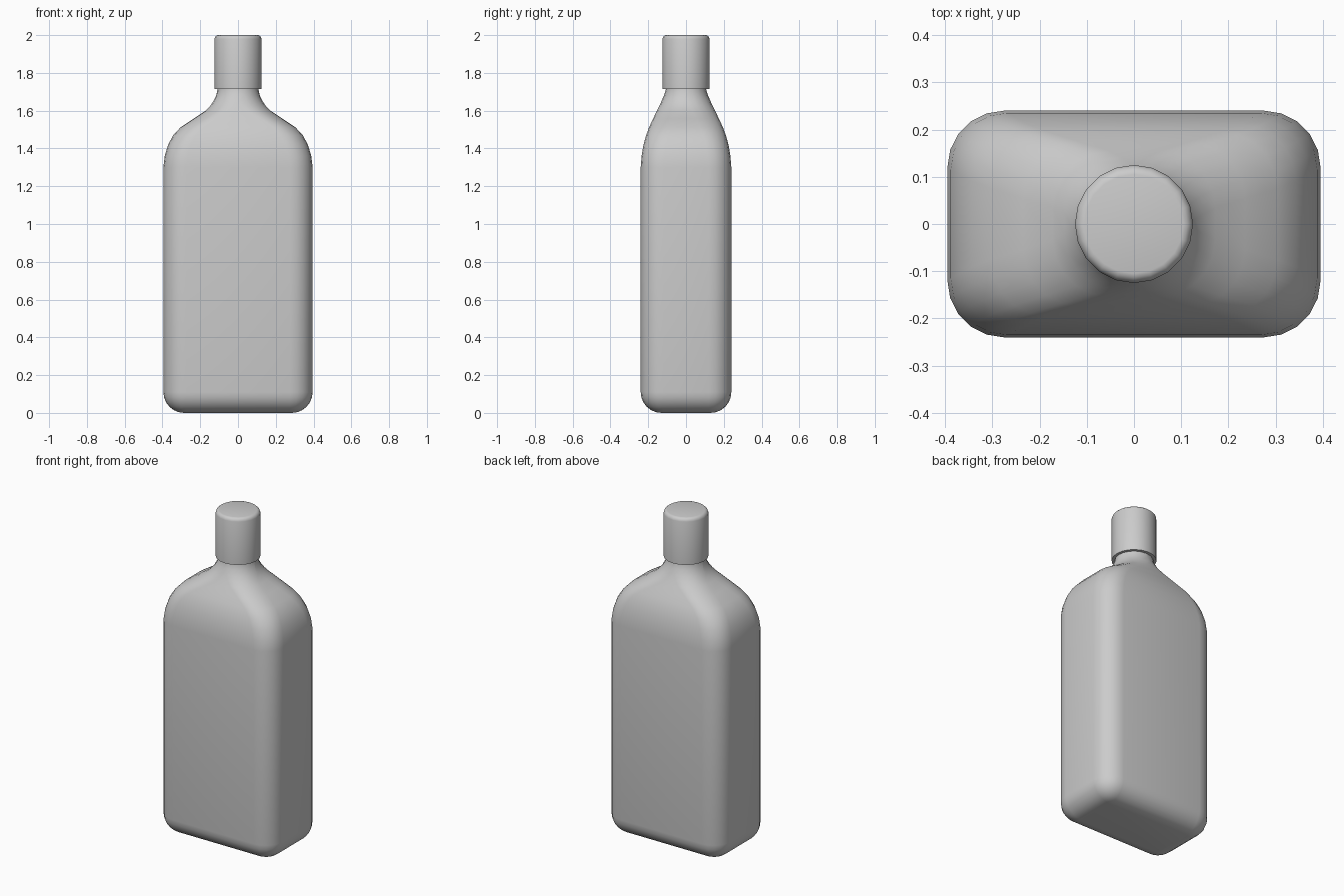
import bpy, bmesh
from math import sin, cos, pi

if "Cube" in bpy.data.objects:
    bpy.data.objects.remove(bpy.data.objects["Cube"])


def ring(bm, a, b, r, z, seg=5):
    """Rounded rectangle ring with half sizes a, b and corner radius r."""
    verts = []
    for q, (sx, sy) in enumerate(((1, 1), (-1, 1), (-1, -1), (1, -1))):
        for i in range(seg + 1):
            t = (q + i / seg * 0.999) * pi / 2
            verts.append(bm.verts.new((sx * (a - r) + r * cos(t),
                                       sy * (b - r) + r * sin(t), z)))
    return verts


def loft(name, sections):
    bm = bmesh.new()
    rings = [ring(bm, *s) for s in sections]
    n = len(rings[0])
    for lo, hi in zip(rings, rings[1:]):
        for i in range(n):
            j = (i + 1) % n
            bm.faces.new((lo[i], lo[j], hi[j], hi[i]))
    bm.faces.new(rings[0][::-1])
    bm.faces.new(rings[-1])
    bmesh.ops.remove_doubles(bm, verts=bm.verts, dist=0.0005)
    bmesh.ops.recalc_face_normals(bm, faces=bm.faces)
    mesh = bpy.data.meshes.new(name)
    bm.to_mesh(mesh)
    bm.free()
    ob = bpy.data.objects.new(name, mesh)
    bpy.context.collection.objects.link(ob)
    bpy.ops.object.select_all(action='DESELECT')
    ob.select_set(True)
    bpy.context.view_layer.objects.active = ob
    bpy.ops.object.shade_smooth_by_angle(angle=0.7)
    return ob


# bottle: rounded base, straight walls, sloping shoulders, round neck
A, B, R, F = 0.395, 0.24, 0.12, 0.11
sections = []
for i in range(7):
    t = i / 6 * pi / 2
    d = F * (1 - sin(t))
    sections.append((A - d, B - d, R - d, F * (1 - cos(t))))
shoulder = [(0.395, 0.24, 1.30), (0.388, 0.235, 1.36), (0.37, 0.225, 1.42),
            (0.343, 0.211, 1.47), (0.303, 0.195, 1.513), (0.235, 0.174, 1.558),
            (0.172, 0.154, 1.60), (0.147, 0.141, 1.625), (0.13, 0.13, 1.65),
            (0.115, 0.116, 1.682), (0.108, 0.106, 1.715), (0.105, 0.105, 1.78)]
sections += [(a, b, min(R, a, b), z) for a, b, z in shoulder]
loft("bottle_body", sections)

# screw cap with a softened top edge
C = 0.125
loft("cap", [(c, c, c, z) for c, z in
             ((C, 1.715), (C, 1.98), (C - 0.004, 1.991),
              (C - 0.012, 1.998), (C - 0.02, 2.0))])
